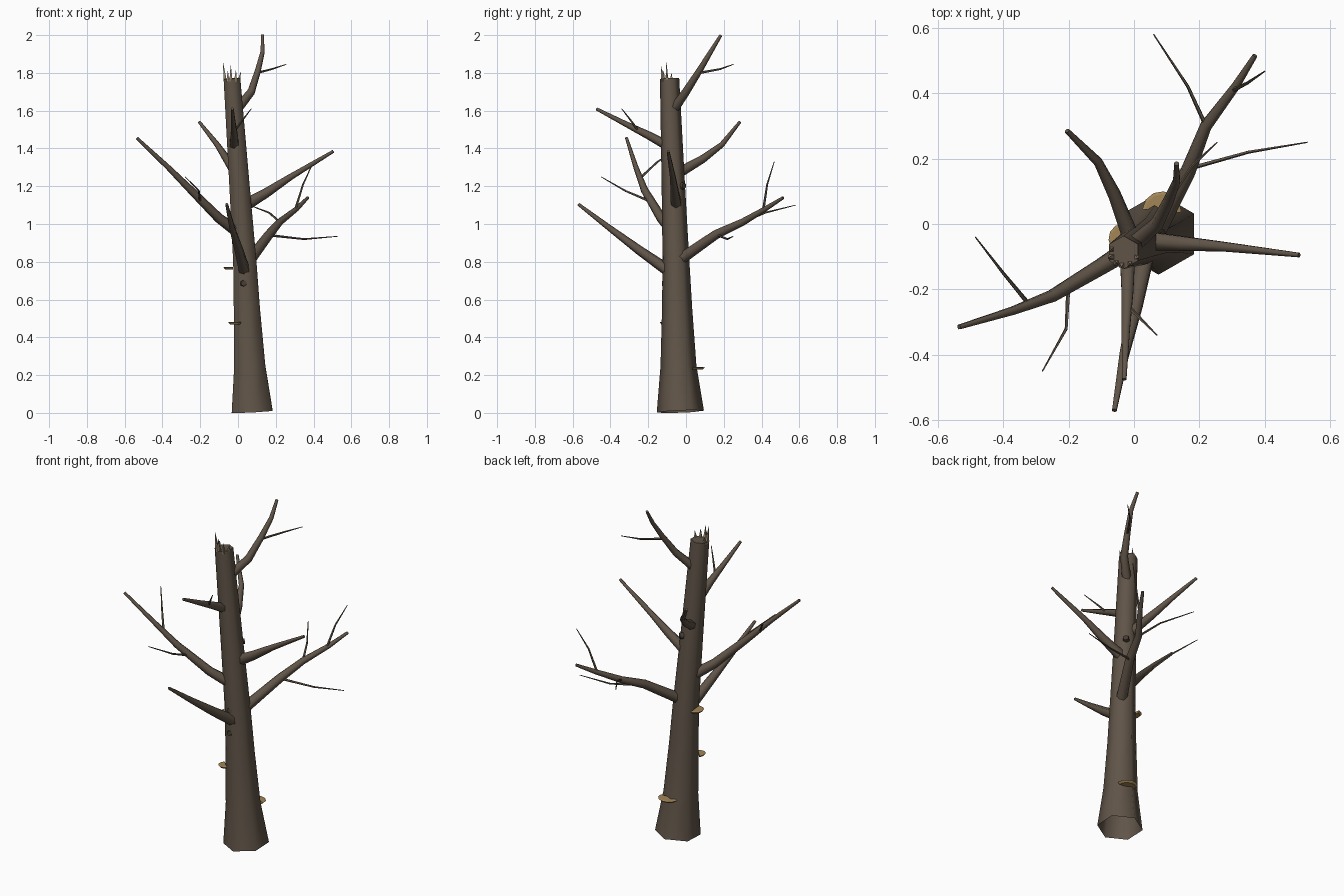
import bpy, bmesh, math
from mathutils import Vector, Matrix

if "Cube" in bpy.data.objects:
    bpy.data.objects.remove(bpy.data.objects["Cube"])


def material(name, rgb):
    m = bpy.data.materials.new(name)
    m.diffuse_color = (*rgb, 1)
    m.use_nodes = True
    m.node_tree.nodes["Principled BSDF"].inputs["Base Color"].default_value = m.diffuse_color
    return m


bark = material("bark", (0.118, 0.090, 0.065))
dark_bark = material("dark_bark", (0.060, 0.045, 0.033))
splinter_wood = material("splinter_wood", (0.32, 0.25, 0.165))
fungus_tan = material("fungus_tan", (0.36, 0.235, 0.095))


def finish(bm, name, mat, angle=None):
    bmesh.ops.recalc_face_normals(bm, faces=bm.faces)
    me = bpy.data.meshes.new(name)
    bm.to_mesh(me)
    bm.free()
    ob = bpy.data.objects.new(name, me)
    bpy.context.collection.objects.link(ob)
    me.materials.append(mat)
    if angle:
        bpy.ops.object.select_all(action='DESELECT')
        ob.select_set(True)
        bpy.context.view_layer.objects.active = ob
        bpy.ops.object.shade_smooth_by_angle(angle=math.radians(angle))
    return ob


def tube(name, pts, radii, sides, mat, cap_start=True):
    """Tapered tube whose rings stay square to the path."""
    bm = bmesh.new()
    pts = [Vector(p) for p in pts]
    rings = []
    side = None
    for i, p in enumerate(pts):
        d = (pts[min(i + 1, len(pts) - 1)] - pts[max(i - 1, 0)]).normalized()
        if side is None:
            side = Vector((1, 0, 0)) if abs(d.x) < 0.8 else Vector((0, 1, 0))
        side = (side - d * side.dot(d)).normalized()
        up = d.cross(side)
        ring = []
        for k in range(sides):
            a = 2 * math.pi * (k + 0.5) / sides
            ring.append(bm.verts.new(p + radii[i] * (side * math.cos(a) + up * math.sin(a))))
        rings.append(ring)
    for a, b in zip(rings, rings[1:]):
        for k in range(sides):
            j = (k + 1) % sides
            bm.faces.new((a[k], a[j], b[j], b[k]))
    bm.faces.new(rings[-1])
    if cap_start:
        bm.faces.new(rings[0])
    return finish(bm, name, mat, 62)


# Trunk: leaning six-sided taper, open underneath
tube("trunk",
     [(0.075, -0.030, 0.007), (0.062, -0.040, 0.25), (0.047, -0.047, 0.55),
      (0.036, -0.053, 0.8), (0.008, -0.067, 1.2), (-0.032, -0.087, 1.77)],
     [0.125, 0.095, 0.080, 0.071, 0.062, 0.051], 6, bark, cap_start=False)

# Main branches: path points, base radius
branches = {
    "back_right_branch": ([(0.07, -0.02, 0.82), (0.165, 0.16, 0.945), (0.22, 0.30, 1.01),
                           (0.31, 0.42, 1.08), (0.37, 0.515, 1.14)], 0.030),
    "right_branch": ([(0.02, -0.05, 1.09), (0.15, -0.06, 1.165), (0.28, -0.07, 1.25),
                      (0.505, -0.095, 1.385)], 0.034),
    "left_branch": ([(0.01, -0.06, 0.95), (-0.10, -0.13, 1.03), (-0.25, -0.22, 1.18),
                     (-0.37, -0.265, 1.30), (-0.535, -0.315, 1.455)], 0.032),
    "back_left_branch": ([(-0.01, -0.04, 1.27), (-0.06, 0.09, 1.345), (-0.11, 0.19, 1.42),
                          (-0.205, 0.285, 1.54)], 0.028),
    "top_branch": ([(-0.01, -0.07, 1.60), (0.07, 0.0, 1.70), (0.105, 0.07, 1.81),
                    (0.13, 0.13, 1.91), (0.13, 0.185, 2.0)], 0.026),
    "upper_front_branch": ([(-0.02, -0.07, 1.40), (-0.02, -0.20, 1.47), (-0.025, -0.32, 1.53),
                            (-0.03, -0.475, 1.61)], 0.028),
    "lower_front_branch": ([(0.04, -0.06, 0.73), (0.005, -0.246, 0.86), (-0.03, -0.40, 0.975),
                            (-0.06, -0.57, 1.105)], 0.033),
}
for name, (pts, r) in branches.items():
    n = len(pts) - 1
    tube(name, pts, [r + (0.008 - r) * i / n for i in range(n + 1)], 6, bark)

# Thin twigs growing from the branches
twigs = [
    [(0.17, 0.17, 0.94), (0.35, 0.22, 0.92), (0.53, 0.25, 0.935)],
    [(0.22, 0.30, 1.01), (0.165, 0.42, 1.06), (0.06, 0.58, 1.10)],
    [(0.305, 0.41, 1.08), (0.345, 0.43, 1.21), (0.40, 0.467, 1.33)],
    [(-0.20, -0.19, 1.12), (-0.207, -0.32, 1.175), (-0.28, -0.45, 1.25)],
    [(-0.33, -0.235, 1.25), (-0.40, -0.15, 1.33), (-0.485, -0.04, 1.40)],
    [(0.105, 0.07, 1.80), (0.18, 0.18, 1.82), (0.255, 0.25, 1.845)],
    [(-0.02, -0.25, 1.49), (0.02, -0.29, 1.545), (0.07, -0.34, 1.61)],
]
for i, pts in enumerate(twigs):
    tube(f"twig_{i + 1}", pts, [0.007, 0.005, 0.002], 5, bark)

# Knots: short dark stubs where limbs broke off
knots = [((0.030, -0.105, 0.685), (0, -1, 0.1)), ((0.028, -0.10, 0.82), (0, -1, 0.1)),
         ((0.035, -0.025, 1.20), (0.7, 0.7, 0.1))]
for i, (p, d) in enumerate(knots):
    p, d = Vector(p), Vector(d).normalized()
    tube(f"knot_{i + 1}", [p - d * 0.01, p + d * 0.022], [0.022, 0.016], 6, dark_bark)

# Splinters round the snapped top: base angle, height, outward lean
splinters = [(200, 0.10, 0.012), (262, 0.085, 0.008), (300, 0.06, 0.004),
             (340, 0.05, 0.012), (235, 0.055, 0.0), (165, 0.045, 0.0)]
for i, (deg, h, lean) in enumerate(splinters):
    a = math.radians(deg)
    out = Vector((math.cos(a), math.sin(a), 0))
    base = Vector((-0.032, -0.087, 1.755)) + out * 0.038
    tube(f"splinter_{i + 1}", [base, base + out * lean + Vector((0, 0, h))],
         [0.012, 0.0008], 4, splinter_wood)

# Shelf fungi: flat half discs set into the bark: centre, heading, radius
fungi = [((-0.030, -0.045, 0.765), 185, 0.048), ((-0.012, -0.100, 0.475), 225, 0.040),
         ((0.085, 0.040, 0.235), 85, 0.060)]
for i, (p, deg, r) in enumerate(fungi):
    bm = bmesh.new()
    rot = Matrix.Rotation(math.radians(deg), 4, 'Z')
    rows = []
    for z, s in ((-0.006, 0.8), (0.004, 1.0), (0.007, 0.85)):
        row = []
        for k in range(7):
            a = math.radians(-90 + 30 * k)
            row.append(bm.verts.new(Vector(p) + rot @ Vector((r * s * math.cos(a), r * s * math.sin(a), z))))
        rows.append(row)
    for a, b in zip(rows, rows[1:]):
        for k in range(7):
            j = (k + 1) % 7
            bm.faces.new((a[k], a[j], b[j], b[k]))
    bm.faces.new(rows[0])
    bm.faces.new(rows[-1])
    finish(bm, f"shelf_fungus_{i + 1}", fungus_tan)
